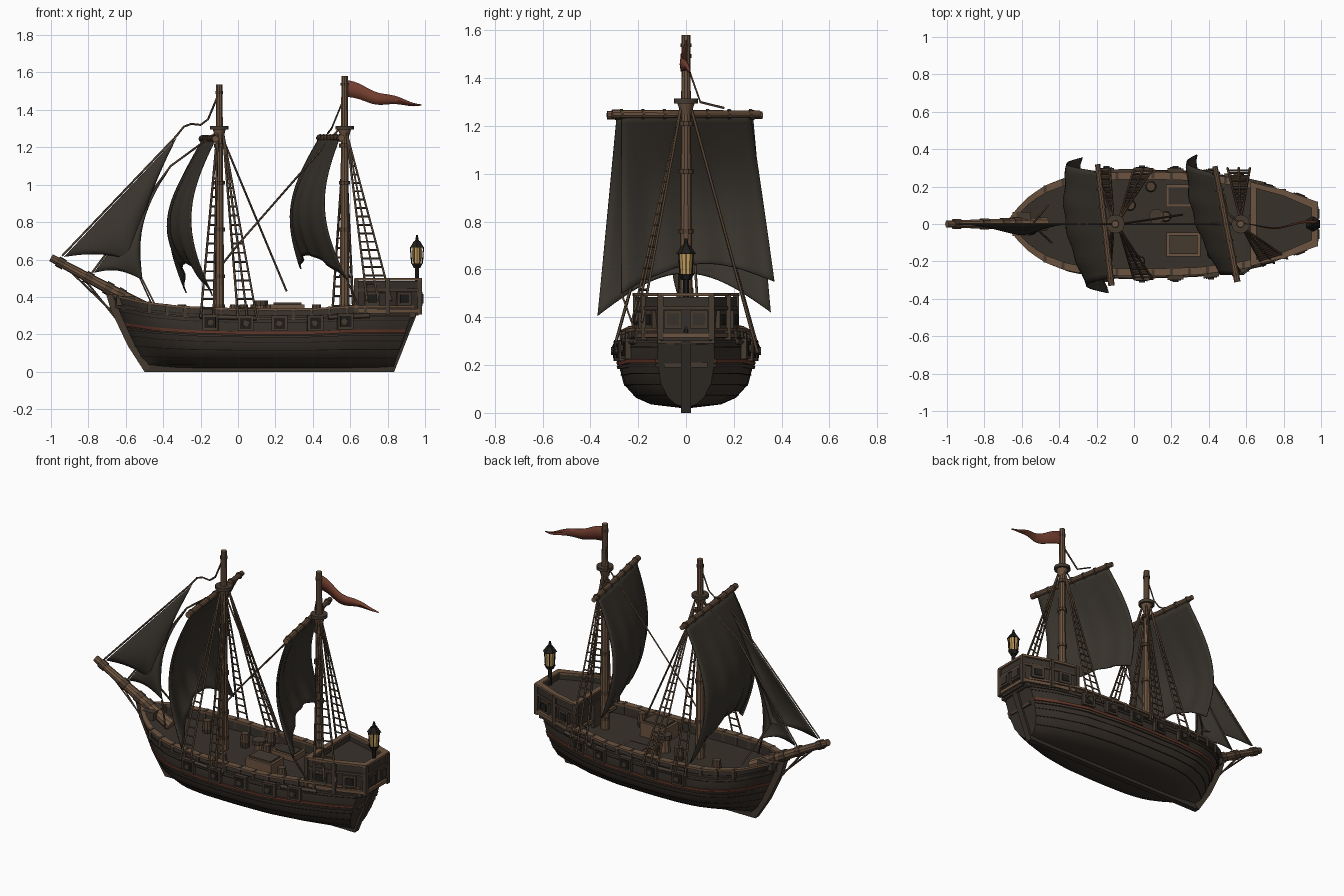
import bpy, bmesh, math
from mathutils import Vector as V

if "Cube" in bpy.data.objects:
    bpy.data.objects.remove(bpy.data.objects["Cube"])

def material(name, *rgb):
    m = bpy.data.materials.new(name)
    m.use_nodes = True
    m.diffuse_color = (*rgb, 1)
    node = next(n for n in m.node_tree.nodes if n.type == 'BSDF_PRINCIPLED')
    node.inputs["Base Color"].default_value = (*rgb, 1)
    return m

HULL = material("dark hull planks", .040, .031, .024)
SEAM = material("black iron", .014, .012, .010)
TRIM = material("trim brown", .060, .043, .030)
WOOD = material("weathered wood", .150, .088, .052)
SAIL = material("charcoal canvas", .041, .034, .026)
ROPE = material("rope brown", .085, .053, .032)
RED = material("flag red", .170, .048, .028)
STRIPE = material("faded red paint", .130, .040, .024)
GLASS = material("lantern amber", .550, .340, .110)

def finish(bm, name, mat, smooth=False):
    bmesh.ops.remove_doubles(bm, verts=bm.verts, dist=1e-5)
    bmesh.ops.recalc_face_normals(bm, faces=bm.faces)
    me = bpy.data.meshes.new(name)
    bm.to_mesh(me)
    bm.free()
    ob = bpy.data.objects.new(name, me)
    bpy.context.collection.objects.link(ob)
    me.materials.append(mat)
    if smooth:
        bpy.ops.object.select_all(action='DESELECT')
        ob.select_set(True)
        bpy.context.view_layer.objects.active = ob
        bpy.ops.object.shade_smooth_by_angle(angle=math.radians(35))
    return ob

def loft(name, rows, mat, closed=True, smooth=True):
    """Skin rows of points; closed rows also get end caps."""
    bm = bmesh.new()
    vs = [[bm.verts.new(p) for p in row] for row in rows]
    n = len(vs[0])
    for a, b in zip(vs, vs[1:]):
        for j in range(n if closed else n - 1):
            k = (j + 1) % n
            bm.faces.new((a[j], a[k], b[k], b[j]))
    if closed:
        bm.faces.new(vs[0])
        bm.faces.new(vs[-1])
    return finish(bm, name, mat, smooth)

def rod(name, a, b, r1, r2, mat, sides=10):
    a, b = V(a), V(b)
    bm = bmesh.new()
    bmesh.ops.create_cone(bm, cap_ends=True, segments=sides, radius1=r1, radius2=r2, depth=(b - a).length)
    rot = (b - a).to_track_quat('Z', 'Y').to_matrix()
    for v in bm.verts:
        v.co = rot @ v.co + (a + b) / 2
    return finish(bm, name, mat, True)

def box(name, c, size, mat, angle=0):
    bm = bmesh.new()
    bmesh.ops.create_cube(bm, size=1)
    for v in bm.verts:
        v.co = V(a * b for a, b in zip(v.co, size))
    ob = finish(bm, name, mat)
    ob.location = c
    ob.rotation_euler.z = angle
    return ob

def plate(name, pts, thick, mat):
    return loft(name, [[(x, y, z) for x, z in pts] for y in (-thick / 2, thick / 2)], mat, smooth=False)

def ropes(name, paths, r, mat=ROPE):
    cu = bpy.data.curves.new(name, 'CURVE')
    cu.dimensions = '3D'
    cu.bevel_depth, cu.bevel_resolution, cu.use_fill_caps = r, 0, True
    for path in paths:
        sp = cu.splines.new('POLY')
        sp.points.add(len(path) - 1)
        for p, co in zip(sp.points, path):
            p.co = (*co, 1)
    cu.materials.append(mat)
    ob = bpy.data.objects.new(name, cu)
    bpy.context.collection.objects.link(ob)
    bpy.ops.object.select_all(action='DESELECT')
    ob.select_set(True)
    bpy.context.view_layer.objects.active = ob
    bpy.ops.object.convert(target='MESH')

def interp(table, x):
    for (a, p), (b, q) in zip(table, table[1:]):
        if x <= b:
            return p + (q - p) * max(0, (x - a) / (b - a))
    return table[-1][1]

# Hull shape: half breadth, sheer height and section fullness
BEAM = [(-.67, .02), (-.62, .09), (-.56, .155), (-.48, .21), (-.35, .258), (-.15, .28), (.1, .283),
        (.35, .275), (.6, .24), (.8, .18), (.95, .115)]
SHEER = [(-.67, .405), (-.5, .365), (-.3, .342), (0, .33), (.4, .33), (.62, .345), (.95, .345)]
SECTION = [(0, .06), (.05, .52), (.14, .74), (.32, .92), (.6, 1), (.8, .99), (1, .95)]

def hull(t, s, off=0, side=1):
    xt = -.67 + 1.61 * t
    x = (-.5 - .17 * s) * (1 - t) + (.83 + .11 * s) * t
    fine = 1 + 1.6 * max(0, 1 - t * 3.5) ** 2 + .5 * max(0, t * 3 - 2) ** 2
    y = interp(BEAM, xt) * interp(SECTION, s) ** fine + off
    return V((x, side * y, .02 + s * (interp(SHEER, xt) - .02)))

T = [i / 32 for i in range(33)]
rows = []
for t in T:
    half = [hull(t, s) for s in (0, .025, .05, .09, .14, .22, .32, .45, .6, .8, 1)]
    inner = hull(t, 1)
    inner.y = max(.004, inner.y - .025)
    half += [inner, inner - V((0, 0, .06))]
    rows.append(half + [V((p.x, -p.y, p.z)) for p in reversed(half)])
loft("hull", rows, HULL)

# Planks, wales, painted stripe and rail run along both sides
def strake(name, s0, s1, off, mat, inset=.004, lift=0):
    for side, label in ((1, "left"), (-1, "right")):
        up = V((0, 0, lift))
        loft(f"{name}_{label}", [[hull(t, s0, -inset, side), hull(t, s0, off, side),
             hull(t, s1, off, side) + up, hull(t, s1, -inset, side) + up] for t in T], mat, smooth=False)

for i, s in enumerate((.16, .3, .44, .78, .9)):
    strake(f"plank_seam_{i}", s, s + .012, .003, SEAM)
strake("painted_stripe", .58, .63, .008, STRIPE)
strake("lower_wale", .53, .565, .010, TRIM)
strake("upper_wale", .84, .87, .009, TRIM)
strake("cap_rail", .99, 1, .010, WOOD, .03, .010)
loft("deck", [[(p.x, k * max(.003, p.y - .024), p.z - .058) for k in (-1, 1)]
              for p in (hull(t, 1) for t in T)], HULL, closed=False)

# Backbone
plate("stem_post", [(-.5, 0), (-.47, .02), (-.62, .36), (-.62, .42), (-.71, .43), (-.68, .33), (-.59, .14)], .04, TRIM)
plate("keel", [(-.5, 0), (.82, 0), (.83, .035), (-.5, .035)], .035, HULL)
plate("rudder", [(.78, 0), (.835, 0), (.965, .33), (.90, .33)], .04, HULL)
box("transom_beam", (.935, 0, .305), (.03, .24, .03), TRIM)
box("transom_lower_beam", (.89, 0, .2), (.03, .18, .02), TRIM)

# Gun ports and side fittings
for side in (1, -1):
    for i, x in enumerate((-.155, .035, .215, .405, .565)):
        t = (x + .64) / 1.55
        p, q = hull(t, .77, 0, side), hull(t + .02, .77, 0, side)
        ang = math.atan2(q.y - p.y, q.x - p.x)
        box(f"gun_port_frame_{i}", p, (.084, .044, .084), TRIM, ang)
        box(f"gun_port_lid_{i}", p, (.06, .052, .06), SEAM, ang)
        rod(f"gun_muzzle_{i}", p, p + V((0, side * .033, 0)), .02, .017, TRIM)
    for i in range(13):
        p = hull(.12 + i * .06, 1, -.008, side)
        box(f"rail_post_{i}", p - V((0, 0, .02)), (.016, .036, .064), TRIM)
    for x0, x1 in ((-.2, .1), (.48, .7)):
        ropes("channel_board", [[hull((x + .64) / 1.56, .86, .01, side) for x in (x0, x1)]], .012, TRIM)

# Stern castle
def outline(z, grow=0):
    pts = [(.63 - grow, .215 + grow), (.8, .175 + grow), (.975 + grow, .11 + grow)]
    return [V((x, y, z)) for x, y in pts] + [V((x, -y, z)) for x, y in reversed(pts)]

loft("stern_castle", [outline(.30, -.01), outline(.455, 0)], HULL, smooth=False)
loft("castle_lower_band", [outline(.315, .006), outline(.335, .006)], WOOD, smooth=False)
loft("castle_middle_band", [outline(.43, .006), outline(.445, .006)], TRIM, smooth=False)
for name, z0, z1, g0, g1, mat in (("bulwark", .45, .485, 0, -.02, HULL), ("rail", .488, .502, .008, -.025, WOOD)):
    rings = [outline(z0, g0), outline(z1, g0), outline(z1, g1), outline(z0, g1)]
    loft(f"castle_{name}", list(zip(*rings)) + [tuple(r[0] for r in rings)], mat, smooth=False)
for side in (1, -1):
    for x, y, a in ((.715, .194, -.23), (.885, .142, -.36)):
        box("castle_window_frame", (x, side * y, .39), (.08, .03, .075), TRIM, side * a)
        box("castle_window_pane", (x, side * y, .39), (.05, .04, .045), SEAM, side * a)
    box("stern_panel", (.975, side * .055, .39), (.022, .075, .075), TRIM)
    box("stern_panel_centre", (.978, side * .055, .39), (.026, .05, .05), HULL)
    for x, y in ((.632, .21), (.8, .175), (.972, .107)):
        box("castle_post", (x, side * y, .40), (.025, .025, .19), TRIM)
box("castle_door", (.625, 0, .36), (.02, .09, .15), TRIM)

# Masts with tops and bands
for name, x, z in (("fore", -.1, 1.535), ("aft", .57, 1.58)):
    rod(f"{name}_mast", (x, 0, .2), (x, 0, z), .029, .018, WOOD)
    rod(f"{name}_mast_cap", (x, 0, z - .05), (x, 0, z - .035), .022, .022, ROPE)
    rod(f"{name}_top", (x, 0, 1.295), (x, 0, 1.315), .05, .05, TRIM, 12)
    rod(f"{name}_top_bracket", (x, 0, 1.25), (x, 0, 1.295), .022, .036, WOOD)
    for h in (.34, .5, .75, 1.0, 1.2):
        rod(f"{name}_mast_band", (x, 0, h), (x, 0, h + .02), .031, .031, ROPE)

# Square sails hung from slanted yards
def square_sail(name, tr, tl, br, bl, belly, arch):
    tr, tl, br, bl = map(V, (tr, tl, br, bl))
    N, rows = 20, []
    for i in range(N + 1):
        v, row = i / N, []
        for j in range(N + 1):
            u = j / N
            mid = math.sin(math.pi * u)
            p = tr.lerp(tl, u).lerp(br.lerp(bl, u), v)
            p.x -= belly * math.sin(math.pi * v) * (.85 + .25 * mid) + .07 * mid * v * v
            p.x += .008 * math.sin(8 * math.pi * u) * v
            p.z += arch * mid * v ** 3
            row.append(p)
        rows.append(row)
    ob = loft(f"{name}_sail", rows, SAIL, closed=False)
    ob.modifiers.new("cloth", 'SOLIDIFY').thickness = .007
    d = (tl - tr).normalized() * .04
    rod(f"{name}_yard", tr - d, tl + d, .018, .015, WOOD)
    for k in range(7):
        c = tr.lerp(tl, k / 6)
        rod(f"{name}_yard_lashing", c - d * .15, c + d * .15, .021, .021, ROPE, 8)

square_sail("fore", (-.125, -.29, 1.245), (-.19, .28, 1.245), (-.14, -.37, .405), (-.28, .355, .42), .145, .17)
square_sail("aft", (.545, -.27, 1.25), (.44, .27, 1.25), (.58, -.27, .50), (.34, .37, .55), .115, .10)

# Triangular head sails
def jib(name, tack, peak, clew, pull, rise):
    tack, peak, clew = map(V, (tack, peak, clew))
    N, rows = 12, []
    for i in range(N + 1):
        a, row = i / N, []
        for j in range(N + 1):
            b = j / N
            bow = math.sin(math.pi * b)
            p = tack.lerp(peak, a).lerp(clew, b)
            p += V((-pull * bow * a ** 2, -.04 * bow * math.sin(math.pi * a), rise * bow * (1 - a) ** 3))
            row.append(p)
        rows.append(row)
    ob = loft(name, rows, SAIL, closed=False)
    ob.modifiers.new("cloth", 'SOLIDIFY').thickness = .006

jib("outer_jib", (-.93, 0, .615), (-.33, 0, 1.25), (-.57, -.035, .60), .022, .02)
jib("inner_jib", (-.77, 0, .53), (-.36, 0, 1.1), (-.51, -.035, .49), .07, .03)

# Bowsprit
rod("bowsprit", (-.47, 0, .325), (-1, 0, .61), .036, .02, WOOD)
for k in (.3, .42, .62, .9):
    c, d = V((-.47, 0, .325)).lerp(V((-1, 0, .61)), k), V((-.018, 0, .01))
    rod("bowsprit_band", c - d, c + d, .041 - .014 * k, .041 - .014 * k, ROPE)
box("bow_block", (-.6, 0, .38), (.10, .13, .05), TRIM)

# Rigging
ropes("stays", [[(-.94, 0, .62), (-.33, 0, 1.26), (-.29, 0, 1.31), (-.25, 0, 1.325), (-.2, 0, 1.32), (-.16, 0, 1.35), (-.11, 0, 1.47)],
                [(-.78, 0, .53), (-.36, 0, 1.1), (-.1, 0, 1.29)],
                [(-.07, 0, 1.22), (.26, .05, .43)], [(.56, 0, 1.32), (.0, 0, .68), (-.08, 0, .58)],
                [(.57, 0, 1.47), (.5, .06, 1.3), (.48, .16, 1.275)],
                [(-.93, 0, .57), (-.66, 0, .31)], [(-.85, 0, .53), (-.64, 0, .27)],
                [(-.51, -.035, .49), (-.44, -.1, .35)], [(-.57, -.035, .60), (-.46, .1, .36)],
                [(.58, -.27, .5), (.64, -.22, .36)]], .0055)

def ladder(name, top, feet):
    top, feet = V(top), [V(f) for f in feet]
    ropes(f"{name}_shrouds", [(top, f) for f in feet], .0065)
    ropes(f"{name}_ratlines", [(top.lerp(feet[0], k / 20), top.lerp(feet[-1], k / 20)) for k in range(4, 20)], .005)

for side, label in ((1, "left"), (-1, "right")):
    y = side * .295
    ladder(f"fore_{label}_front", (-.11, side * .02, 1.28), [(-.2, y, .29), (-.13, y, .29)])
    ladder(f"fore_{label}_back", (-.08, side * .02, 1.28), [(x, y, .29) for x in (.0, .05, .1)])
ladder("aft_left", (.57, .02, 1.28), [(x, .3, .25) for x in (.50, .56, .62)])
ladder("aft_right", (.58, -.02, 1.28), [(.69, -.225, .38), (.75, -.21, .38), (.82, -.185, .38)])

# Pennant
flag = []
for i in range(21):
    a = i / 20
    z = 1.515 - .085 * a - .014 * math.sin(a * math.pi) + .006 * math.sin(a * 12)
    h = .042 * (1 - a ** 1.4) + .003
    y = -.025 * math.sin(a * 5) * min(1, 2 * a) - .01 * a
    flag.append([(.58 + .4 * a, y, z + h), (.58 + .4 * a, y - .01 * a, z), (.58 + .4 * a, y, z - h)])
loft("pennant", flag, RED, closed=False).modifiers.new("cloth", 'SOLIDIFY').thickness = .005

# Stern lantern
L = .957
for name, z0, z1, r1, r2, mat in (("post", .33, .56, .014, .012, SEAM), ("base", .555, .58, .02, .034, SEAM),
        ("glass", .58, .665, .028, .033, GLASS), ("roof", .665, .70, .042, .018, SEAM), ("finial", .70, .73, .012, .005, SEAM)):
    rod(f"lantern_{name}", (L, 0, z0), (L, 0, z1), r1, r2, mat, 6)
ropes("lantern_bars", [[(L + .029 * math.cos(k * math.pi / 3), .029 * math.sin(k * math.pi / 3), .58),
      (L + .035 * math.cos(k * math.pi / 3), .035 * math.sin(k * math.pi / 3), .667)] for k in range(6)], .003, SEAM)

# Deck fittings
box("cargo_hatch", (.265, -.11, .31), (.18, .13, .10), WOOD)
box("cargo_hatch_lid", (.265, -.11, .365), (.15, .10, .012), TRIM)
box("grating_frame", (.25, .15, .285), (.16, .12, .04), WOOD)
box("grating", (.25, .15, .30), (.13, .09, .02), HULL)
rod("capstan", (.12, .04, .26), (.12, .04, .36), .035, .028, WOOD)
rod("capstan_head", (.12, .04, .355), (.12, .04, .38), .042, .042, TRIM)
for i, (x, y) in enumerate(((.03, -.2), (.09, .2), (.17, .04), (.42, -.16), (-.02, .1), (-.3, .12))):
    rod(f"barrel_{i}", (x, y, .26), (x, y, .31), .024, .031, TRIM)
    rod(f"barrel_upper_{i}", (x, y, .31), (x, y, .36), .031, .024, ROPE)
